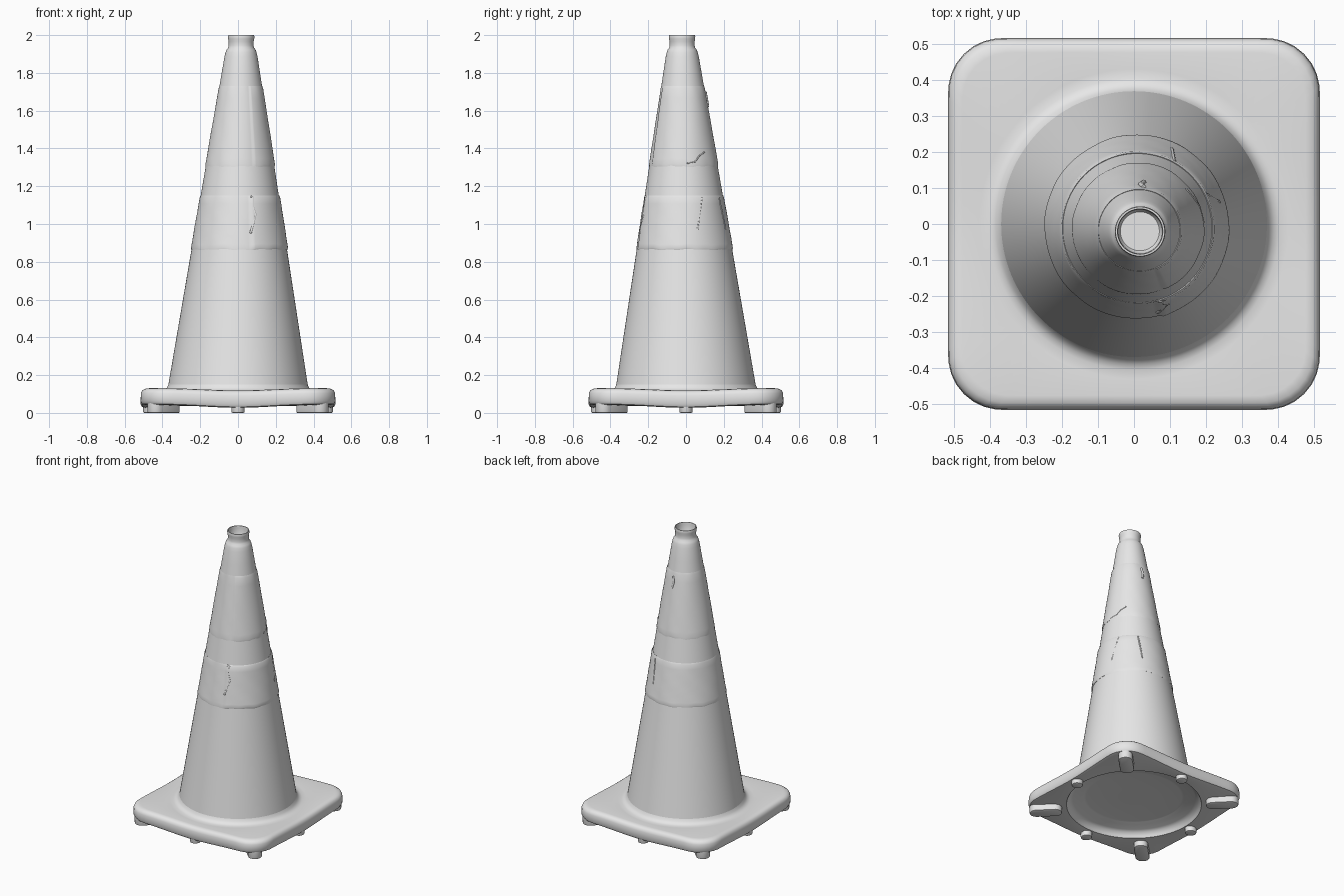
import bpy
import bmesh
import random
from math import sin, cos, pi, sqrt, radians

if "Cube" in bpy.data.objects:
    bpy.data.objects.remove(bpy.data.objects["Cube"])
random.seed(4)
SIDES = 128

grey = bpy.data.materials.new("plain grey")
grey.use_nodes = True
grey.diffuse_color = (0.8, 0.8, 0.8, 1)
grey.node_tree.nodes["Principled BSDF"].inputs["Base Color"].default_value = (0.8, 0.8, 0.8, 1)


def lean(z):
    # the cone tips slightly off centre towards its top
    t = max(0, z - 0.13) / 1.87
    return 0.017 * t, -0.021 * t


def skin(name, loops, closed=False):
    # join stacked loops of points into a smooth closed shell
    bm = bmesh.new()
    loops = [[bm.verts.new(p) for p in loop] for loop in loops]
    pairs = list(zip(loops, loops[1:]))
    if closed:
        pairs.append((loops[-1], loops[0]))
    for low, high in pairs:
        for i in range(len(low)):
            j = (i + 1) % len(low)
            bm.faces.new((low[i], low[j], high[j], high[i]))
    if not closed:
        bm.faces.new(loops[0])
        bm.faces.new(loops[-1])
    bmesh.ops.recalc_face_normals(bm, faces=bm.faces)
    mesh = bpy.data.meshes.new(name)
    bm.to_mesh(mesh)
    bm.free()
    obj = bpy.data.objects.new(name, mesh)
    bpy.context.collection.objects.link(obj)
    mesh.materials.append(grey)
    bpy.ops.object.select_all(action='DESELECT')
    obj.select_set(True)
    bpy.context.view_layer.objects.active = obj
    bpy.ops.object.shade_smooth_by_angle(angle=radians(40))


def loft(name, rings, closed=False):
    # rings: functions of the angle that return a radius and a height
    loops = []
    for ring in rings:
        loop = []
        for i in range(SIDES):
            a = 2 * pi * i / SIDES
            r, z = ring(a)
            dx, dy = lean(z)
            loop.append((r * cos(a) + dx, r * sin(a) + dy, z))
        loops.append(loop)
    skin(name, loops, closed)


def circle(r, z):
    return lambda a: (r, z)


def square(inset, z, wave, half=0.516, corner=0.15):
    # rounded square, with corners a little higher than the edge middles
    def ring(a):
        h, c = half - inset, corner - inset * 0.5
        u, v = abs(cos(a)), abs(sin(a))
        r = h / max(u, v)
        k = h - c
        if r * u > k and r * v > k:
            b = k * (u + v)
            r = b + sqrt(b * b - 2 * k * k + c * c)
        return r, z - wave * cos(4 * a)
    return ring


# Base slab with a flat-floored round recess underneath
loft("base", [
    circle(0.1, 0.092), circle(0.3, 0.092), circle(0.315, 0.09),
    circle(0.335, 0.083), circle(0.385, 0.077), circle(0.405, 0.068),
    circle(0.418, 0.05), circle(0.425, 0.036),
    square(0.025, 0.035, 0.008), square(0.008, 0.04, 0.008),
    square(0, 0.055, 0.008), square(0.002, 0.098, 0.007),
    square(0.008, 0.113, 0.006), square(0.02, 0.122, 0.006),
    square(0.04, 0.125, 0.006), circle(0.43, 0.116), circle(0.404, 0.117),
    circle(0.389, 0.122), circle(0.376, 0.134), circle(0.368, 0.152),
    circle(0.34, 0.152)])


def cone_radius(z):
    return 0.372 - 0.162 * (z - 0.13)


# Tapered body with stepped neck, rim and shallow top socket
body = [(cone_radius(z), z) for z in (0.13, 0.5, 0.84, 1.2, 1.5, 1.8, 1.885)]
body += [(0.082, 1.908), (0.077, 1.922), (0.069, 1.932), (0.066, 1.945),
         (0.066, 1.965), (0.069, 1.98), (0.07, 1.992), (0.068, 2.0),
         (0.063, 2.0), (0.061, 1.985), (0.06, 1.935), (0.054, 1.926)]
loft("cone_body", [circle(r, z) for r, z in body])


# Worn wrap-around sleeves: overlap step at a seam, ragged hems, wrinkles
def sleeve(name, bottom, top, seam, thick):
    phase = [random.uniform(0, 6) for _ in range(4)]

    def surface(t):
        def ring(a):
            turn = ((a - seam) % (2 * pi)) / (2 * pi)
            ragged = 0.004 * sin(5 * a + phase[0]) * sin(11 * a + phase[1])
            z = bottom + (top - bottom) * t + ragged * (1 - t)
            wrinkle = sin(7 * a + 5 * t + phase[2]) * sin(9 * t + 3 * a + phase[3])
            lift = thick * (1 - 0.7 * turn) + 0.0012 * wrinkle
            edge = 0.4 if t in (0, 1) else 1
            return cone_radius(z) + max(lift, 0.001) * edge, z
        return ring

    outer = [surface(t) for t in (0, 0.03, 0.1, 0.25, 0.4, 0.55, 0.7, 0.85, 0.97, 1)]
    inner = [lambda a, z=z: (cone_radius(z) - 0.01, z)
             for z in (top - 0.01, bottom + 0.01)]
    loft(name, outer + inner, closed=True)


sleeve("lower_sleeve", 0.865, 1.15, -1.3, 0.007)
sleeve("upper_sleeve", 1.305, 1.73, -1.15, 0.005)


# Torn edges and loose folds on the sleeves
def fold(name, points, width):
    curve = bpy.data.curves.new(name, 'CURVE')
    curve.dimensions = '3D'
    curve.bevel_depth = width
    curve.bevel_resolution = 2
    curve.use_fill_caps = True
    curve.materials.append(grey)
    spline = curve.splines.new('POLY')
    spline.points.add(len(points) - 1)
    for p, (deg, z) in zip(spline.points, points):
        a, r = radians(deg), cone_radius(z) + 0.003
        dx, dy = lean(z)
        p.co = (r * cos(a) + dx, r * sin(a) + dy, z, 1)
    bpy.context.collection.objects.link(bpy.data.objects.new(name, curve))


fold("front_tear", [(-74, 1.145), (-70, 1.14), (-71, 1.09), (-68, 1.05),
                    (-72, 1.0), (-76, 0.95)], 0.006)
fold("upper_tear", [(40, 1.38), (28, 1.36), (20, 1.33), (5, 1.32)], 0.004)
fold("back_fold", [(84, 1.7), (88, 1.66), (84, 1.62)], 0.007)
for start, end in ((27, 17), (61, 66)):
    fold("side_panel_edge", [(start, 1.14), (end, 0.97)], 0.005)


# Feet under the base: long ones at the corners, small ones at the middles
def foot(name, angle, near, far, width):
    def outline(inset, z):
        r = width / 2
        loop = []
        for i in range(24):
            a = 2 * pi * (i + 0.5) / 24
            x = (far - r if cos(a) > 0 else near + r) + (r - inset) * cos(a)
            y = (r - inset) * sin(a)
            loop.append((x * cos(angle) - y * sin(angle),
                         x * sin(angle) + y * cos(angle), z))
        return loop

    skin(name, [outline(0.006, 0), outline(0.002, 0.002),
                outline(0, 0.007), outline(0, 0.06)])


for n in range(4):
    foot("corner_foot", pi / 4 + n * pi / 2, 0.455, 0.66, 0.09)
    foot("middle_foot", n * pi / 2, 0.43, 0.503, 0.07)
